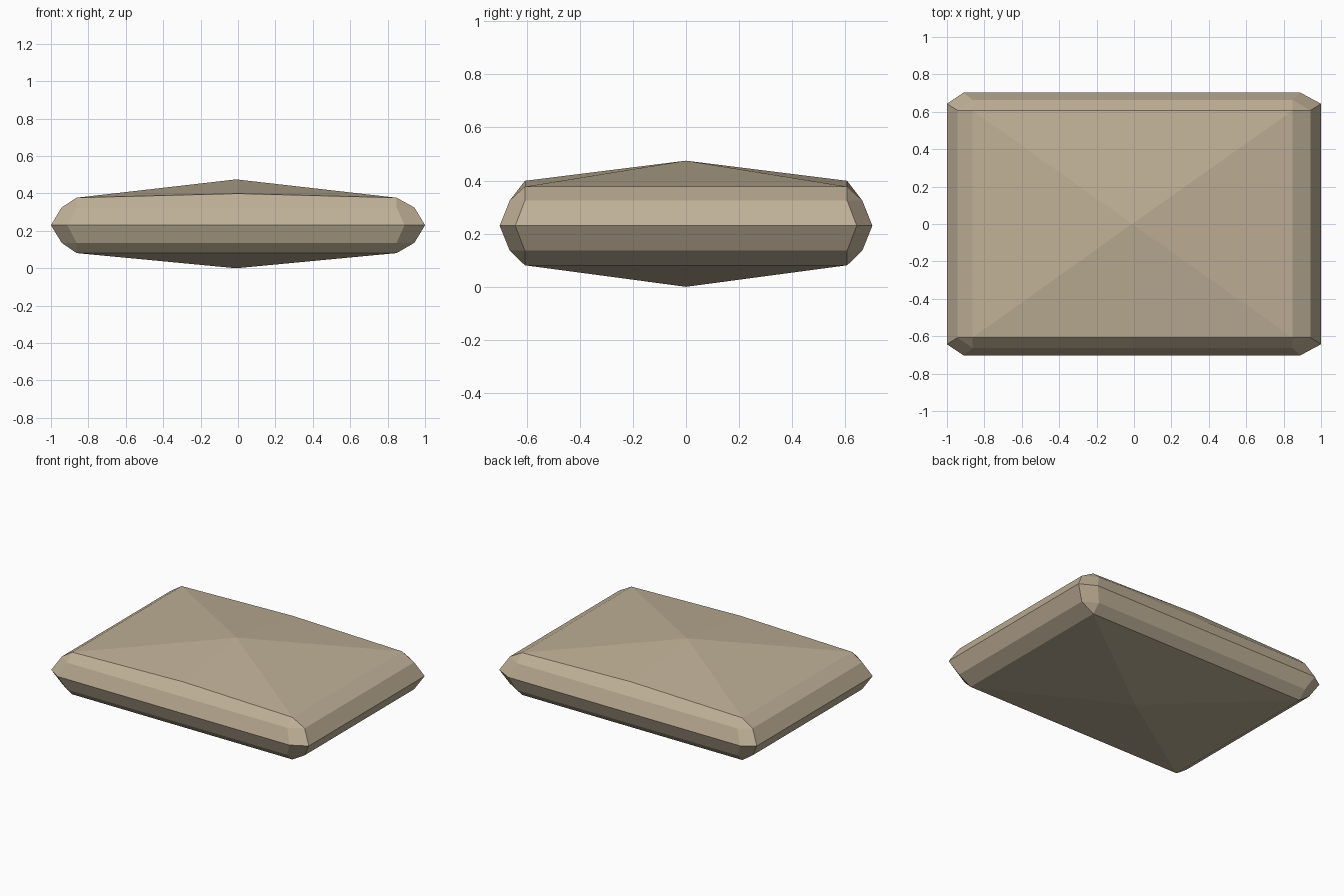
import bpy, bmesh

if "Cube" in bpy.data.objects:
    bpy.data.objects.remove(bpy.data.objects["Cube"])

# cushion colour
mat = bpy.data.materials.new("sand_beige")
mat.diffuse_color = (0.52, 0.435, 0.31, 1)
mat.use_nodes = True
mat.node_tree.nodes["Principled BSDF"].inputs["Base Color"].default_value = mat.diffuse_color

bm = bmesh.new()


def ring(z, xl_out, xl_in, xr_out, xr_in, y_out, y_in, z_mid=None):
    """Chamfered rectangle with an extra point mid-way along front and back."""
    zm = z if z_mid is None else z_mid
    pts = [(-xl_in, -y_out, z), (0, -y_out, zm), (xr_in, -y_out, z),
           (xr_out, -y_in, z), (xr_out, y_in, z),
           (xr_in, y_out, z), (0, y_out, zm), (-xl_in, y_out, z),
           (-xl_out, y_in, z), (-xl_out, -y_in, z)]
    return [bm.verts.new(p) for p in pts]


core = (0.863, 0.863, 0.848, 0.848, 0.607, 0.607)
shoulder = (0.943, 0.863, 0.943, 0.848, 0.664, 0.607)
belt = (1.0, 0.912, 1.0, 0.89, 0.702, 0.643)

# rounded border, from bottom to top; the top hem rises mid-way
rings = [ring(0.081, *core), ring(0.136, *shoulder), ring(0.23, *belt),
         ring(0.325, *shoulder), ring(0.377, *core, z_mid=0.399)]
for a, b in zip(rings, rings[1:]):
    for i in range(10):
        j = (i + 1) % 10
        bm.faces.new((a[i], a[j], b[j], b[i]))

# shallow pyramids on both sides
for r, z in ((rings[0], 0.0), (rings[-1], 0.475)):
    apex = bm.verts.new((-0.01, 0, z))
    for i in range(10):
        bm.faces.new((r[i], r[(i + 1) % 10], apex))

# merge the coincident hem corners
bmesh.ops.remove_doubles(bm, verts=bm.verts, dist=0.001)
bmesh.ops.recalc_face_normals(bm, faces=bm.faces)

mesh = bpy.data.meshes.new("cushion")
bm.to_mesh(mesh)
bm.free()
mesh.materials.append(mat)
bpy.context.collection.objects.link(bpy.data.objects.new("cushion", mesh))
